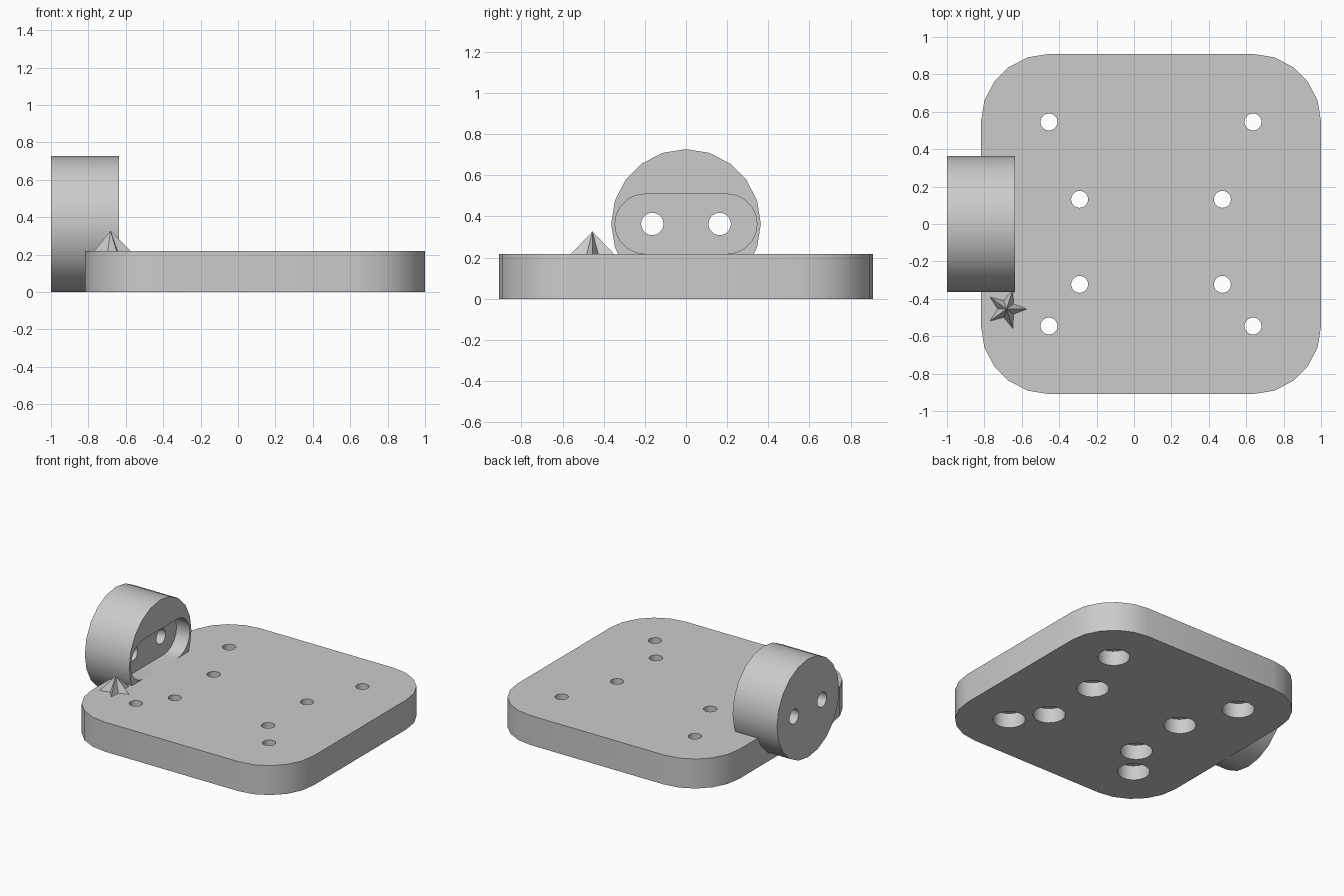
import bpy, bmesh
from math import sin, cos, pi
from mathutils import Vector

cube = bpy.data.objects.get("Cube")
if cube:
    bpy.data.objects.remove(cube, do_unlink=True)

U = 2 / 110          # one design unit
PLATE_X = 5 * U      # centre of the plate
PLATE_TOP = 12 * U

grey = bpy.data.materials.new("light grey")
grey.use_nodes = True
grey.diffuse_color = (0.6, 0.6, 0.6, 1)
grey.node_tree.nodes["Principled BSDF"].inputs["Base Color"].default_value = (0.6, 0.6, 0.6, 1)


def rounded(half_w, half_h, r, steps=5):
    """Outline of a rounded rectangle; slots and circles are special cases."""
    pts = []
    for q, (sx, sy) in enumerate([(1, 1), (-1, 1), (-1, -1), (1, -1)]):
        for i in range(steps + 1):
            a = (q + i / steps) * pi / 2
            p = Vector((sx * (half_w - r) + r * cos(a), sy * (half_h - r) + r * sin(a)))
            if all((p - o).length > 1e-5 for o in pts):
                pts.append(p)
    return pts


def make_object(name, bm):
    bmesh.ops.recalc_face_normals(bm, faces=bm.faces)
    mesh = bpy.data.meshes.new(name)
    bm.to_mesh(mesh)
    bm.free()
    mesh.materials.append(grey)
    obj = bpy.data.objects.new(name, mesh)
    bpy.context.collection.objects.link(obj)
    return obj


def prism(name, outline, centre, lo, hi, axis="z"):
    """Extrude an outline from lo to hi along z or x."""
    bm = bmesh.new()

    def place(p, t):
        a, b = p.x + centre[0], p.y + centre[1]
        return (a, b, t) if axis == "z" else (t, a, b)

    bottom = [bm.verts.new(place(p, lo)) for p in outline]
    top = [bm.verts.new(place(p, hi)) for p in outline]
    bm.faces.new(bottom)
    bm.faces.new(top)
    n = len(outline)
    for i in range(n):
        j = (i + 1) % n
        bm.faces.new((bottom[i], bottom[j], top[j], top[i]))
    return make_object(name, bm)


def circle(r):
    return rounded(r, r, r)


def activate(obj):
    bpy.ops.object.select_all(action="DESELECT")
    obj.select_set(True)
    bpy.context.view_layer.objects.active = obj


def cut(obj, cutters):
    """Subtract the cutters, then smooth the round walls."""
    activate(obj)
    for c in cutters:
        c.hide_render = True
        mod = obj.modifiers.new("cut", "BOOLEAN")
        mod.operation = "DIFFERENCE"
        mod.solver = "EXACT"
        mod.object = c
        bpy.ops.object.modifier_apply(modifier=mod.name)
        bpy.data.objects.remove(c, do_unlink=True)
    bpy.ops.object.shade_smooth_by_angle(angle=pi / 6)


# Base plate with eight holes, counterbored from below
plate = prism("base_plate", rounded(50 * U, 50 * U, 20 * U), (PLATE_X, 0), 0, PLATE_TOP)
cutters = []
for dx, ys in ((30, (-30, 30)), (21, (-17.75, 7.25))):
    for side in (-1, 1):
        for y in ys:
            spot = (PLATE_X + side * dx * U, y * U)
            cutters.append(prism("bore_cutter", circle(6 * U), spot, -U, 6 * U))
            cutters.append(prism("hole_cutter", circle(2.5 * U), spot, -U, PLATE_TOP + U))
cut(plate, cutters)

# Upright disc with a slot recess on its inner face and two through holes
MID = 20 * U
disc = prism("upright_disc", circle(20 * U), (0, MID), -1, -1 + 20 * U, "x")
cutters = [prism("slot_cutter", rounded(19 * U, 8 * U, 8 * U), (0, MID),
                 -1 + 14 * U, -1 + 21 * U, "x")]
for side in (-1, 1):
    cutters.append(prism("hole_cutter", circle(3 * U), (side * 9 * U, MID),
                         -1 - U, -1 + 21 * U, "x"))
cut(disc, cutters)

# Five-pointed star pyramid
bm = bmesh.new()
cx, cy = -37.5 * U, -25 * U
apex = bm.verts.new((cx, cy, PLATE_TOP + 6 * U))
rim = []
for i in range(10):
    r = (6 if i % 2 == 0 else 2.6) * U
    rim.append(bm.verts.new((cx + r * cos(i * pi / 5), cy + r * sin(i * pi / 5), PLATE_TOP)))
for i in range(10):
    bm.faces.new((rim[i], rim[(i + 1) % 10], apex))
bm.faces.new(rim[::-1])
make_object("star", bm)
